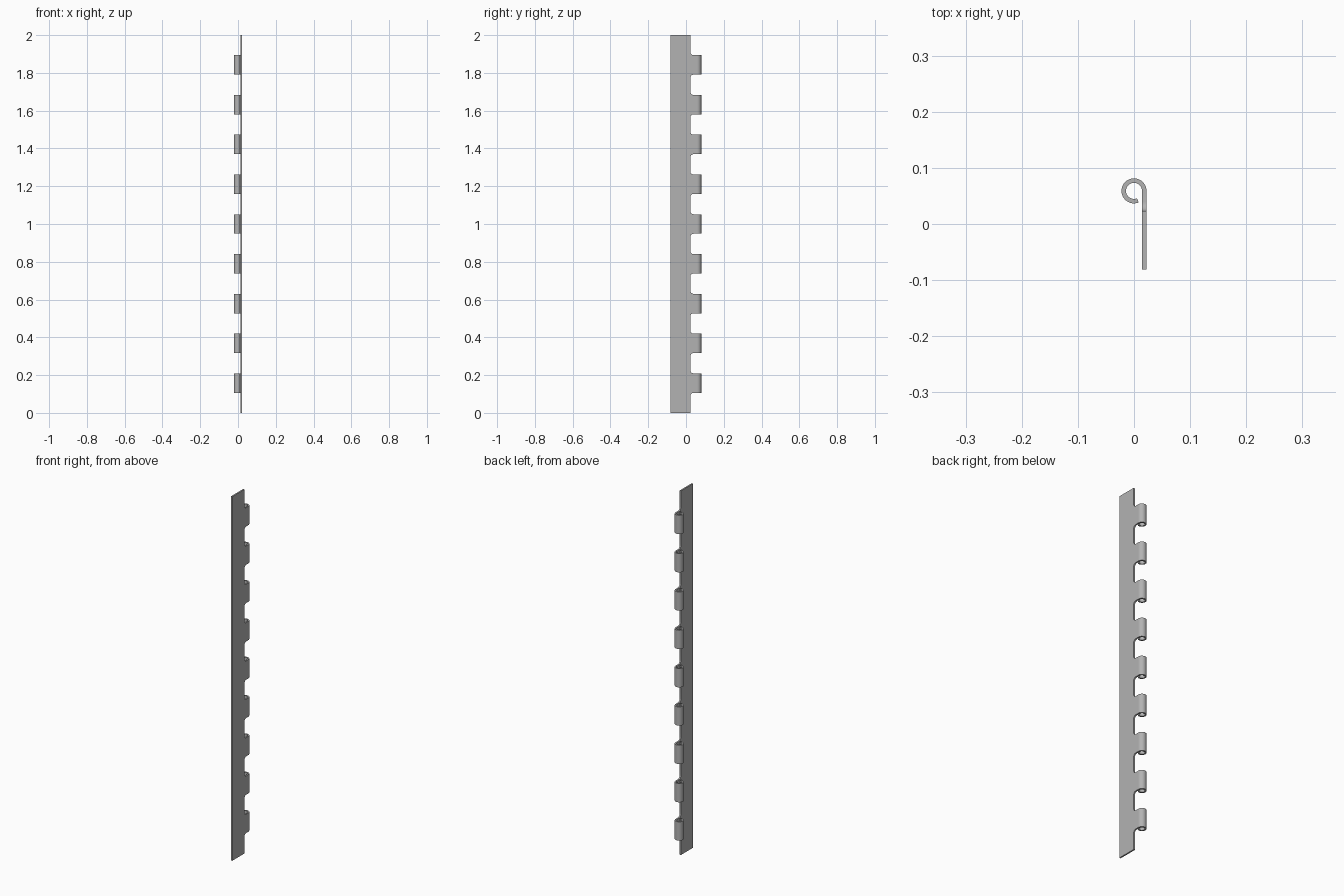
import bpy, bmesh, math
from mathutils import Vector

cube = bpy.data.objects.get("Cube")
if cube:
    bpy.data.objects.remove(cube, do_unlink=True)

HEIGHT = 2.0
KNUCKLES = 9
PITCH = HEIGHT / (2 * KNUCKLES + 1)    # alternating gaps and knuckles
TAB = 0.103                            # knuckle length
R_OUT, R_IN = 0.0223, 0.0143           # curl radii, difference is sheet thickness
Y_FRONT, Y_EDGE = -0.0813, 0.0235      # leaf edges
Y_PIN = 0.059                          # pin axis
FILLET = 0.016
CURL = math.radians(292)

steel = bpy.data.materials.new("Steel grey")
steel.use_nodes = True
grey = (0.45, 0.45, 0.45, 1)
steel.diffuse_color = grey
steel.node_tree.nodes["Principled BSDF"].inputs["Base Color"].default_value = grey


def fillet(z, side):
    """Rounded inner corner, from the leaf edge out to the tab side."""
    steps = [i * math.pi / 12 for i in range(7)]
    return [(Y_EDGE + FILLET * (1 - math.cos(a)),
             z + side * FILLET * (1 - math.sin(a))) for a in steps]


# Leaf outline with a row of tabs along the back edge
outline = [(Y_FRONT, 0), (Y_EDGE, 0)]
for k in range(KNUCKLES):
    mid = (2 * k + 1.5) * PITCH
    low, high = mid - TAB / 2, mid + TAB / 2
    outline += fillet(low, -1) + [(Y_PIN, low), (Y_PIN, high)]
    outline += reversed(fillet(high, 1))
outline += [(Y_EDGE, HEIGHT), (Y_FRONT, HEIGHT)]

# Sheet thickness
bm = bmesh.new()
face = bm.faces.new([bm.verts.new((R_IN, y, z)) for y, z in outline])
solid = bmesh.ops.extrude_face_region(bm, geom=[face], use_keep_orig=True)
bmesh.ops.translate(bm, vec=(R_OUT - R_IN, 0, 0),
                    verts=[g for g in solid["geom"] if isinstance(g, bmesh.types.BMVert)])
bmesh.ops.recalc_face_normals(bm, faces=bm.faces)

# Roll each tab end around the pin axis
ends = [f for f in bm.faces if all(abs(v.co.y - Y_PIN) < 1e-5 for v in f.verts)]
for end in ends:
    bmesh.ops.spin(bm, geom=[end], cent=Vector((0, Y_PIN, 0)), axis=Vector((0, 0, 1)),
                   angle=CURL, steps=32, use_duplicate=False)
bmesh.ops.recalc_face_normals(bm, faces=bm.faces)

mesh = bpy.data.meshes.new("hinge_leaf")
bm.to_mesh(mesh)
bm.free()
mesh.materials.append(steel)
leaf = bpy.data.objects.new("hinge_leaf", mesh)
bpy.context.collection.objects.link(leaf)

bpy.ops.object.select_all(action="DESELECT")
leaf.select_set(True)
bpy.context.view_layer.objects.active = leaf
bpy.ops.object.shade_smooth_by_angle(angle=math.radians(30))
